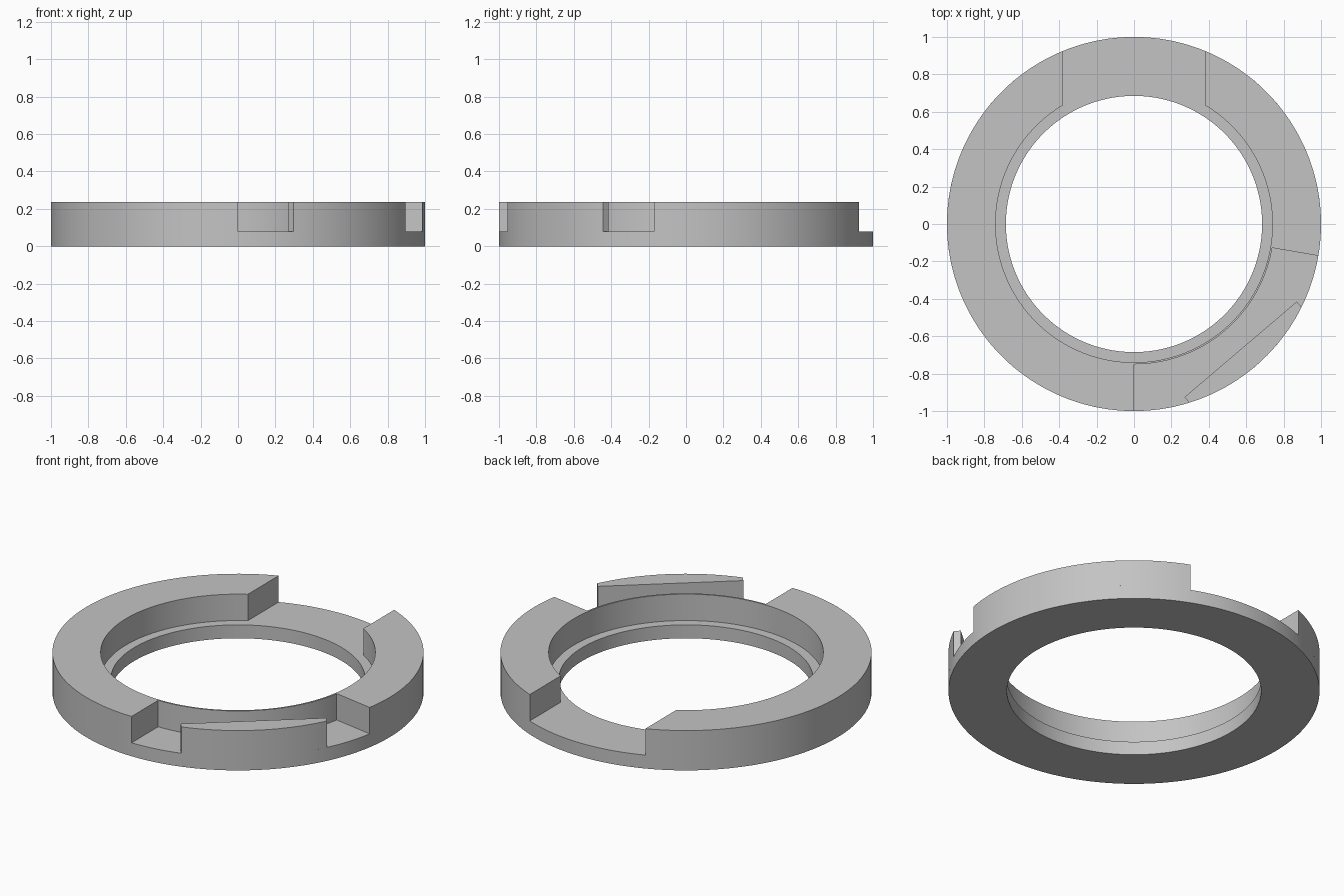
import bpy, bmesh
from math import radians, degrees, cos, sin, atan2, asin, acos, sqrt

cube = bpy.data.objects.get("Cube")
if cube:
    bpy.data.objects.remove(cube, do_unlink=True)

OUTER, BORE, STEP, POCKET = 1.0, 0.685, 0.74, 0.75
FLOOR, TOP = 0.08, 0.237
GAP = 0.38                      # half width of the rear gap
POCKET_START, POCKET_END = -90, -9.8

grey = bpy.data.materials.new("plain grey")
grey.use_nodes = True
colour = (0.55, 0.55, 0.55, 1)
grey.diffuse_color = colour
grey.node_tree.nodes["Principled BSDF"].inputs["Base Color"].default_value = colour


def arc(radius, start, end):
    """Points along an arc, angles in degrees."""
    n = max(2, round(abs(end - start) / 2))
    angles = [radians(start + (end - start) * i / n) for i in range(n + 1)]
    return [(radius * cos(a), radius * sin(a)) for a in angles]


def finish(name, bm):
    bmesh.ops.recalc_face_normals(bm, faces=bm.faces[:])
    mesh = bpy.data.meshes.new(name)
    bm.to_mesh(mesh)
    bm.free()
    mesh.materials.append(grey)
    obj = bpy.data.objects.new(name, mesh)
    bpy.context.collection.objects.link(obj)
    bpy.ops.object.select_all(action="DESELECT")
    obj.select_set(True)
    bpy.context.view_layer.objects.active = obj
    bpy.ops.object.shade_smooth_by_angle(angle=radians(30))
    return obj


def prism(name, outline, low, high):
    """Extrude a flat outline into a solid."""
    bm = bmesh.new()
    face = bm.faces.new([bm.verts.new((x, y, low)) for x, y in outline])
    sides = bmesh.ops.extrude_face_region(bm, geom=[face], use_keep_orig=True)
    raised = [v for v in sides["geom"] if isinstance(v, bmesh.types.BMVert)]
    bmesh.ops.translate(bm, verts=raised, vec=(0, 0, high - low))
    return finish(name, bm)


# Base ring: rectangular section turned about the vertical axis
bm = bmesh.new()
section = [(BORE, 0), (OUTER, 0), (OUTER, FLOOR), (BORE, FLOOR)]
verts = [bm.verts.new((r, 0, z)) for r, z in section]
edges = [bm.edges.new((verts[i], verts[i - 1])) for i in range(len(verts))]
bmesh.ops.spin(bm, geom=verts + edges, cent=(0, 0, 0), axis=(0, 0, 1),
               angle=radians(360), steps=180, use_merge=True)
bmesh.ops.remove_doubles(bm, verts=bm.verts[:], dist=1e-5)
finish("base_ring", bm)

# Upper wall: open at the rear gap, thinned to a lip along the front pocket
outer_gap = degrees(acos(GAP / OUTER))
inner_gap = degrees(acos(GAP / STEP))
wall = (arc(OUTER, outer_gap, POCKET_END)
        + arc(POCKET, POCKET_END, POCKET_START)
        + arc(OUTER, POCKET_START, -180 - outer_gap)
        + arc(STEP, -180 - inner_gap, inner_gap))
prism("upper_wall", wall, FLOOR, TOP)

# Block in the pocket: flat inner face, square ends, rounded outer face
CENTRE, DEPTH, HALF = -49.6, 0.88, 0.394
spread = degrees(asin(HALF / OUTER))
corner = degrees(atan2(HALF, DEPTH))
reach = sqrt(DEPTH ** 2 + HALF ** 2)
flat = [(reach * cos(radians(a)), reach * sin(radians(a)))
        for a in (CENTRE + corner, CENTRE - corner)]
block = arc(OUTER, CENTRE - spread, CENTRE + spread) + flat
prism("pocket_block", block, FLOOR, TOP)
